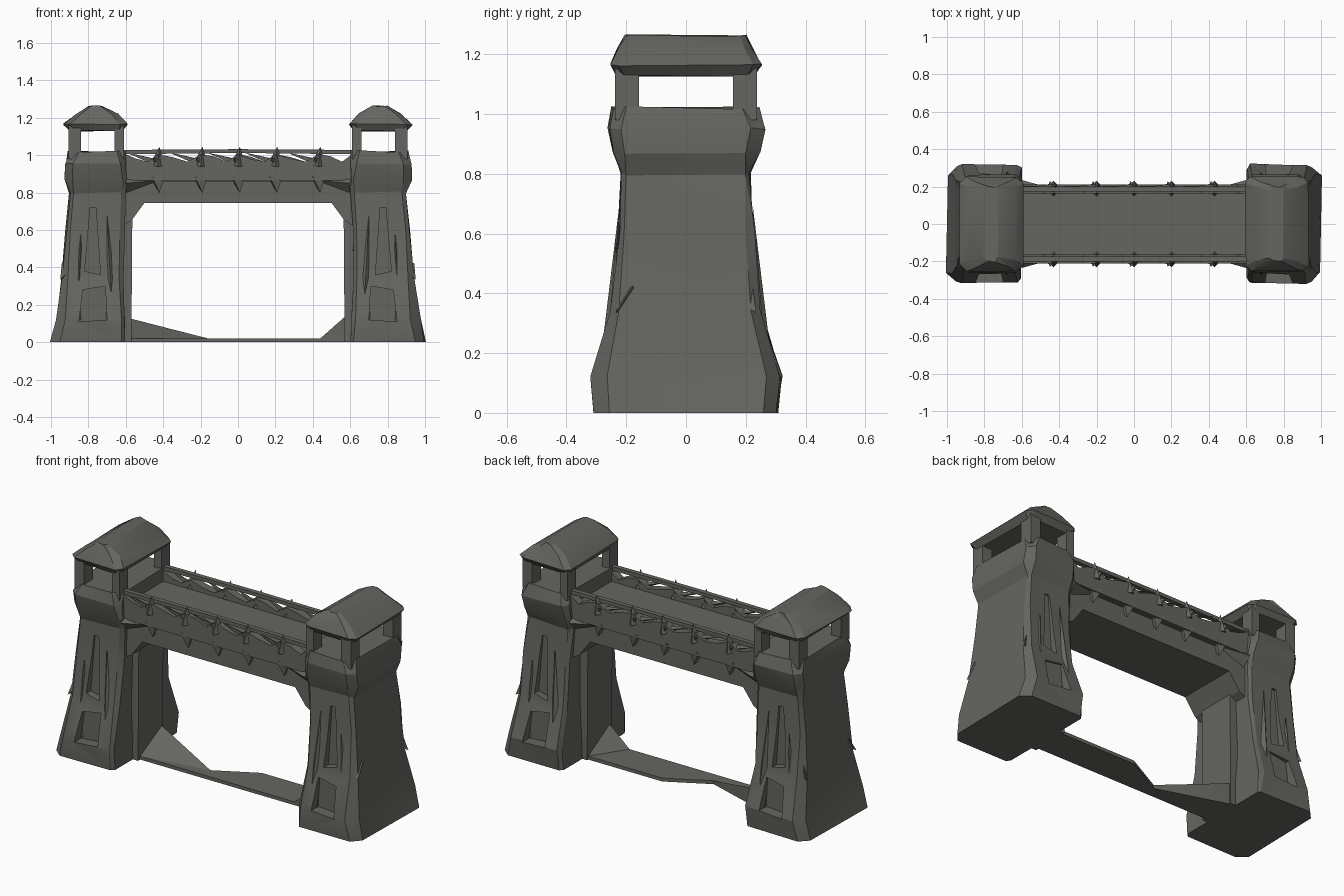
import bpy, bmesh, random
from mathutils import Vector

random.seed(4)
if "Cube" in bpy.data.objects:
    bpy.data.objects.remove(bpy.data.objects["Cube"], do_unlink=True)

stone = bpy.data.materials.new("dark_stone")
stone.use_nodes = True
colour = (0.13, 0.13, 0.118, 1)
stone.diffuse_color = colour
stone.node_tree.nodes["Principled BSDF"].inputs["Base Color"].default_value = colour


def finish(bm, name):
    bmesh.ops.recalc_face_normals(bm, faces=bm.faces)
    mesh = bpy.data.meshes.new(name)
    bm.to_mesh(mesh)
    bm.free()
    mesh.materials.append(stone)
    obj = bpy.data.objects.new(name, mesh)
    bpy.context.collection.objects.link(obj)
    return obj


def skin(bm, loops):
    """Bridge closed loops of equal length and cap both ends."""
    count = len(loops[0])
    for low, high in zip(loops, loops[1:]):
        for i in range(count):
            j = (i + 1) % count
            bm.faces.new((low[i], low[j], high[j], high[i]))
    bm.faces.new(loops[0])
    bm.faces.new(loops[-1])
    bmesh.ops.triangulate(bm, faces=[f for f in bm.faces if len(f.verts) == 4])


def loft(name, rings, side, jitter):
    """Stack chamfered rectangles (z, x0, x1, half depth, inner and outer chamfer)."""
    bm = bmesh.new()
    wobble = lambda: random.uniform(-jitter, jitter)
    loops = []
    for z, x0, x1, d, a, c in rings:
        outline = [(x0 + a, -d), (x1 - c, -d), (x1, c - d), (x1, d - c),
                   (x1 - c, d), (x0 + a, d), (x0, d - a), (x0, a - d)]
        loops.append([bm.verts.new((side * x + wobble(), y + wobble(), z + (wobble() if z else 0)))
                      for x, y in outline])
    skin(bm, loops)
    return finish(bm, name)


def sill(name, sections):
    """Ground strip through sections (x, front y, front z, back y, back z)."""
    bm = bmesh.new()
    skin(bm, [[bm.verts.new(p) for p in ((x, y0, 0), (x, y0, z0), (x, y1, z1), (x, y1, 0))]
              for x, y0, z0, y1, z1 in sections])
    return finish(bm, name)


def prism(name, points, y0, y1):
    """Extrude an x-z outline from y0 to y1."""
    bm = bmesh.new()
    face = bm.faces.new([bm.verts.new((x, y0, z)) for x, z in points])
    moved = bmesh.ops.extrude_face_region(bm, geom=[face])["geom"]
    bmesh.ops.translate(bm, vec=(0, y1 - y0, 0),
                        verts=[v for v in moved if isinstance(v, bmesh.types.BMVert)])
    return finish(bm, name)


def spur(name, base, tip, radius, sides=4):
    """Pointed shard of rock from base to tip."""
    bm = bmesh.new()
    base, tip = Vector(base), Vector(tip)
    axis = tip - base
    bmesh.ops.create_cone(bm, cap_ends=True, segments=sides, radius1=radius,
                          radius2=0, depth=axis.length)
    turn = Vector((0, 0, 1)).rotation_difference(axis)
    for v in bm.verts:
        v.co = turn @ v.co + (base + tip) / 2
    return finish(bm, name)


def carve(target, cutter):
    """Cut a recess, then drop the cutter."""
    cutter.hide_render = True
    mod = target.modifiers.new("recess", "BOOLEAN")
    mod.operation = "DIFFERENCE"
    mod.solver = "EXACT"
    mod.object = cutter
    bpy.context.view_layer.update()
    graph = bpy.context.evaluated_depsgraph_get()
    target_mesh = bpy.data.meshes.new_from_object(target.evaluated_get(graph))
    target.modifiers.clear()
    target.data = target_mesh
    bpy.data.objects.remove(cutter, do_unlink=True)


TOWER = [(0, .605, 1.0, .305, .015, .05), (.12, .605, .975, .318, .02, .05),
         (.34, .615, .94, .25, .02, .03), (.60, .61, .92, .225, .02, .02),
         (.80, .605, .90, .215, .02, .02), (.87, .60, .925, .245, .02, .04),
         (.95, .60, .925, .26, .03, .04), (1.02, .605, .905, .245, .04, .05)]
ROOF = [(1.13, .62, .90, .23, .02, .02), (1.165, .595, .93, .25, .03, .03),
        (1.22, .645, .87, .225, .03, .03), (1.262, .725, .80, .20, .02, .02)]

for side, label in ((1, "left"), (-1, "right")):
    # Rugged tower body
    tower = loft(label + "_tower", TOWER, side, .006)
    for face_dir in (-1, 1):
        # Narrow slit and lower niche sunk into the sloping wall
        slit = [(side * x, z) for x, z in ((.735, .36), (.82, .38), (.79, .72), (.76, .72))]
        niche = [(side * x, z) for x, z in ((.70, .12), (.85, .11), (.83, .28), (.71, .30))]
        carve(tower, prism("slit_cutter", slit, face_dir * .205, face_dir * .4))
        carve(tower, prism("niche_cutter", niche, face_dir * .25, face_dir * .4))
        # Rock shards on the corners and beside the slit
        spur(label + "_corner_shard", (side * .90, face_dir * .19, .40),
             (side * .95, face_dir * .235, .335), .05, 3)
        spur(label + "_wall_shard", (side * .86, face_dir * .23, .12),
             (side * .84, face_dir * .235, .58), .04)
        spur(label + "_inner_shard", (side * .67, face_dir * .26, .10),
             (side * .70, face_dir * .225, .68), .035)
        # Lookout posts
        y = face_dir * .197
        for x0, x1 in ((.61, .66), (.84, .905)):
            prism(label + "_lookout_post",
                  [(side * x, z) for x, z in ((x0, .98), (x1, .98), (x1, 1.16), (x0, 1.16))],
                  y - .04, y + .04)
    # Faceted lookout roof
    loft(label + "_roof", ROOF, side, .005)
    # Inner jamb with widening haunch
    prism(label + "_jamb", [(side * x, z) for x, z in
          ((.63, 0), (.57, 0), (.565, .66), (.63, .70))], -.12, .11)
    # Angled bracket where the bridge meets the tower
    for y in (-.185, .185):
        spur(label + "_bracket", (side * .60, y, .85), (side * .42, y, .865), .05)

# Bridge beam with chamfered arch corners
half = [(.62, .88), (.62, .62), (.57, .65), (.50, .745)]
arch = half + [(-x, z) for x, z in reversed(half)]
prism("bridge_beam", arch, -.18, .18)
prism("bridge_deck", [(-.61, .86), (.61, .86), (.61, .945), (-.61, .945)], -.195, .195)

# Parapets: broken wall, top rail, struts and shards
stations = [-.43, -.20, 0, .20, .43]
for s, label in ((-1, "front"), (1, "back")):
    y = s * .187
    ridge = [(-.61, 1.01)]
    marks = [-.61] + stations + [.61]
    for a, b in zip(marks, marks[1:]):
        ridge += [(a + (b - a) * .35, .985 + random.uniform(-.01, .01)),
                  (a + (b - a) * .7, .965), (b, 1.005)]
    prism(label + "_parapet", [(.61, .865), (-.61, .865)] + ridge, y - .024, y + .024)
    prism(label + "_rail", [(-.61, 1.005), (0, 1.012), (.61, 1.005),
                            (.61, 1.028), (0, 1.032), (-.61, 1.028)], y - .014, y + .014)
    for x in stations:
        spur(label + "_post_shard", (x, s * .19, .945), (x + .01, s * .205, 1.045), .042)
        spur(label + "_side_shard", (x, s * .18, .96), (x - .02, s * .228, .985), .042)
        spur(label + "_hanging_shard", (x, s * .175, .88), (x + .01, s * .195, .80), .05)
        spur(label + "_strut", (x, y, .96), (x - .17, y + s * .015, 1.015), .02, 3)

# Low ground sill: narrow at one side, banked up against opposite jamb corners
sill("ground_sill", [(-.62, -.10, .02, .10, .14), (-.57, -.10, .02, .10, .125),
                     (-.16, -.10, .02, -.03, .02), (.085, -.10, .02, .10, .02),
                     (.44, -.10, .02, .10, .02), (.57, -.10, .135, .10, .02),
                     (.62, -.10, .17, .10, .02)])

# Shade shallow facets smoothly while keeping rock edges crisp
bpy.ops.object.select_all(action="DESELECT")
for obj in bpy.context.collection.objects:
    if obj.type == "MESH" and obj.data.materials and obj.data.materials[0] == stone:
        obj.select_set(True)
        bpy.context.view_layer.objects.active = obj
bpy.ops.object.shade_smooth_by_angle(angle=.35)
